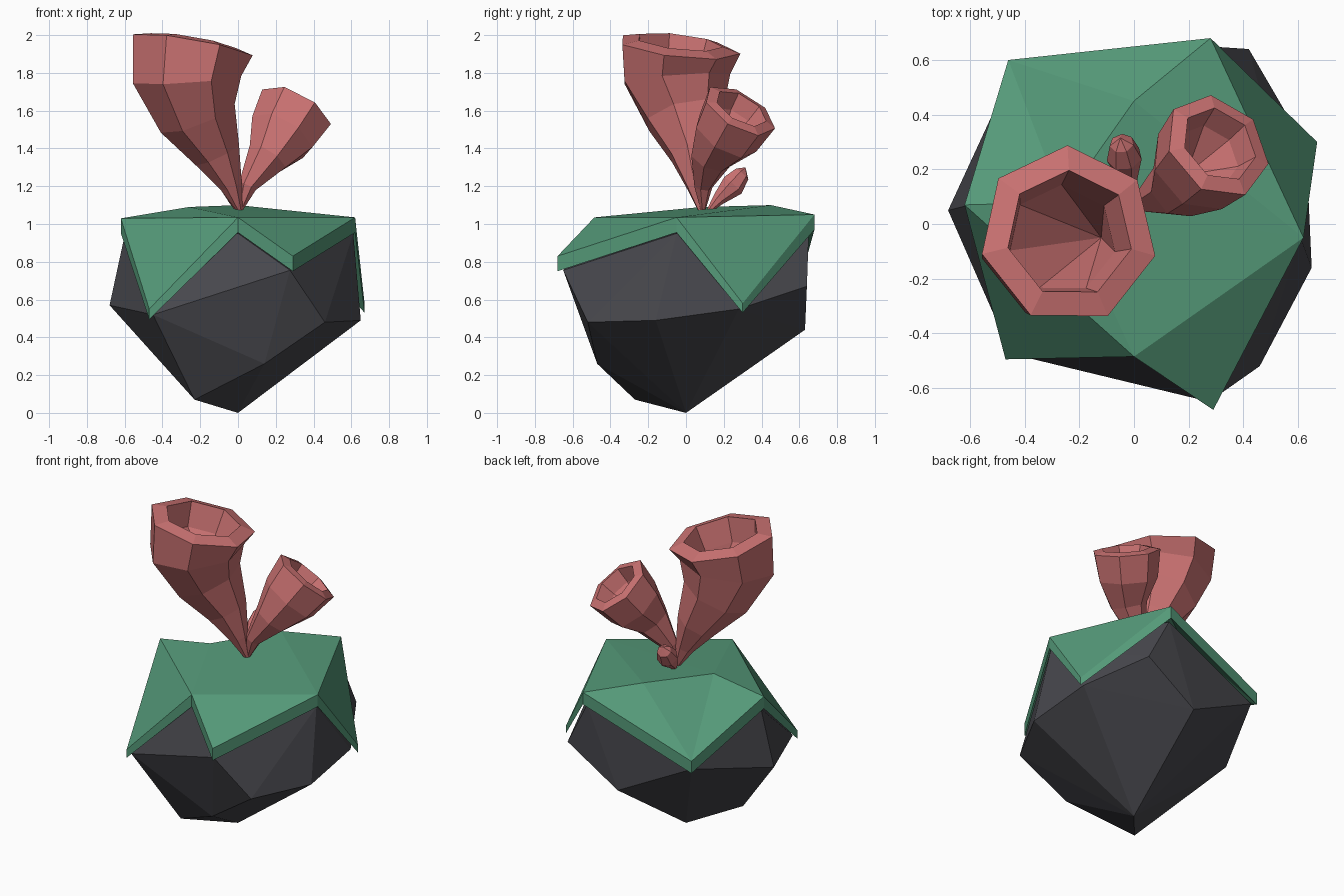
import bpy, bmesh, math
from mathutils import Vector

if "Cube" in bpy.data.objects:
    bpy.data.objects.remove(bpy.data.objects["Cube"])


def material(name, rgb):
    m = bpy.data.materials.new(name)
    m.diffuse_color = (*rgb, 1)
    m.use_nodes = True
    m.node_tree.nodes["Principled BSDF"].inputs["Base Color"].default_value = m.diffuse_color
    return m


ROCK = material("dark stone", (0.065, 0.065, 0.075))
MOSS = material("moss green", (0.09, 0.32, 0.19))
CORAL = material("coral pink", (0.60, 0.17, 0.17))


def finish(bm, name, mat):
    bmesh.ops.recalc_face_normals(bm, faces=bm.faces[:])
    me = bpy.data.meshes.new(name)
    bm.to_mesh(me)
    bm.free()
    me.materials.append(mat)
    ob = bpy.data.objects.new(name, me)
    bpy.context.collection.objects.link(ob)
    return ob


# Boulder: convex hull of its corner points
corners = [
    (0, 0, 0), (-.23, -.27, .07), (.14, -.47, .26), (.46, -.52, .48),
    (.65, -.16, .49), (.42, .64, .67), (.06, .63, .44), (-.68, .05, .57),
    (-.45, -.475, .52), (0, -.47, .95), (.275, -.65, .755), (.61, -.05, .95),
    (.63, .28, .55), (.27, .65, .96), (-.44, .57, .69), (-.60, .07, .94),
    (0, .40, 1.0),
]
bm = bmesh.new()
for p in corners:
    bm.verts.new(p)
res = bmesh.ops.convex_hull(bm, input=bm.verts[:])
loose = [v for v in bm.verts if not v.link_faces]
bmesh.ops.delete(bm, geom=loose, context='VERTS')
finish(bm, "boulder", ROCK)

# Moss cap: a faceted sheet with drooping corners (x, y, z, thickness)
sheet = {
    "A": (-.46, .60, .76, .08), "B": (.28, .68, 1.05, .08),
    "C": (.67, .30, .58, .05), "D": (.62, -.05, 1.035, .08),
    "E": (.29, -.68, .83, .08), "F": (0, -.485, 1.035, .08),
    "G": (-.47, -.495, .55, .055), "H": (-.62, .07, 1.03, .08),
    "I": (0, .45, 1.10, .08), "J": (-.26, .08, 1.09, .08),
}
bm = bmesh.new()
top = {k: bm.verts.new(p[:3]) for k, p in sheet.items()}
low = {k: bm.verts.new((p[0], p[1], p[2] - p[3])) for k, p in sheet.items()}
for tri in "ABI AIJ AJH JHF JFD JID IDB HGF FED DCB".split():
    bm.faces.new([top[c] for c in tri])
    bm.faces.new([low[c] for c in reversed(tri)])
rim = "ABCDEFGH"
for a, b in zip(rim, rim[1:] + rim[0]):
    bm.faces.new((top[a], top[b], low[b], low[a]))
finish(bm, "moss_cap", MOSS)


# Coral tubes: seven-sided rings swept along a path of (x, y, z, radius),
# then an optional hollow (height offset along the mouth axis, radius) + floor
def tube(name, path, hollow, end, sides=7):
    bm = bmesh.new()
    pts = [Vector(p[:3]) for p in path]
    n = len(pts)
    loops = []

    def ring(c, axis, r):
        q = Vector((0, 0, 1)).rotation_difference(axis)
        vs = []
        for i in range(sides):
            a = math.pi / 2 + i * 2 * math.pi / sides
            vs.append(bm.verts.new(c + q @ Vector((r * math.cos(a), r * math.sin(a), 0))))
        loops.append(vs)

    axis = Vector((0, 0, 1))
    for i, p in enumerate(pts):
        axis = (pts[min(i + 1, n - 1)] - pts[max(i - 1, 0)]).normalized()
        ring(p, axis, path[i][3])
    for h, r in hollow:
        ring(pts[-1] + axis * h, axis, r)
    for a, b in zip(loops, loops[1:]):
        for i in range(sides):
            j = (i + 1) % sides
            bm.faces.new((a[i], a[j], b[j], b[i]))
    bm.faces.new(loops[0][::-1])
    tip = bm.verts.new(end)
    for i in range(sides):
        bm.faces.new((loops[-1][i], loops[-1][(i + 1) % sides], tip))
    return finish(bm, name, CORAL)


tube("large_tube",
     [(.01, .08, 1.07, .015), (-.035, .06, 1.20, .06), (-.11, .04, 1.37, .13),
      (-.215, -.01, 1.57, .215), (-.27, -.06, 1.77, .295), (-.24, -.04, 1.94, .33)],
     [(.025, .235), (-.13, .20)], (-.12, -.05, 1.47))
tube("medium_tube",
     [(.01, .09, 1.07, .012), (.05, .09, 1.20, .05), (.155, .13, 1.35, .115),
      (.23, .21, 1.47, .185), (.305, .285, 1.60, .21)],
     [(.015, .15), (-.08, .125)], (.19, .18, 1.41))
tube("small_bud",
     [(0, .12, 1.07, .012), (-.02, .17, 1.13, .035), (-.035, .245, 1.205, .066),
      (-.045, .295, 1.265, .045)],
     [], (-.05, .315, 1.30))
